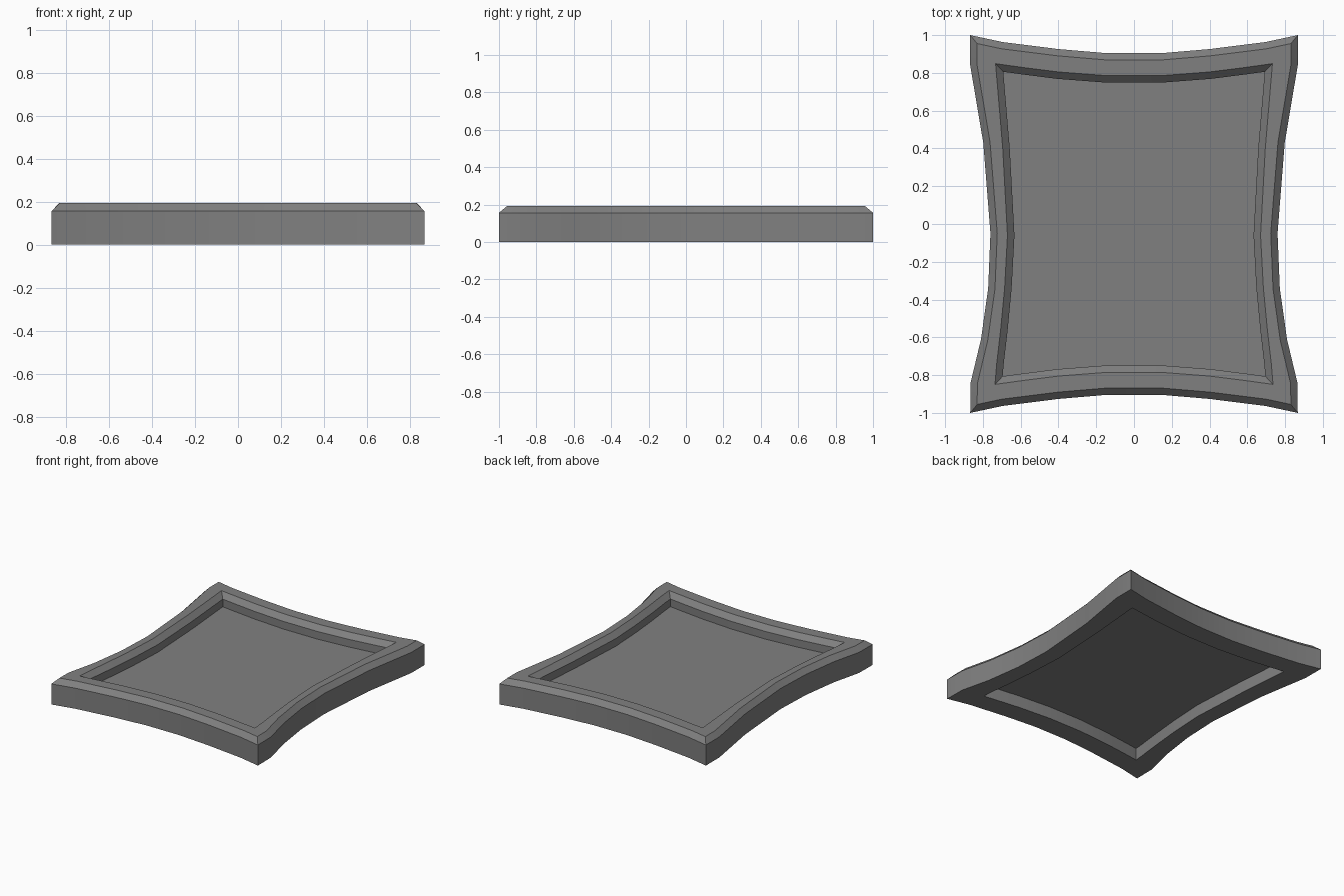
import bpy, bmesh, math
from mathutils import Vector

if "Cube" in bpy.data.objects:
    bpy.data.objects.remove(bpy.data.objects["Cube"])

grey = bpy.data.materials.new("dark_grey")
grey.diffuse_color = (0.216, 0.216, 0.216, 1)
grey.use_nodes = True
grey.node_tree.nodes["Principled BSDF"].inputs["Base Color"].default_value = grey.diffuse_color


def outline(end, side):
    """Closed outline, clockwise: concave ends (same front/back), sides mirrored in x."""
    half = end + side + [(x, -y) for x, y in reversed(end)]
    pts = half + [(-x, y) for x, y in reversed(half)]
    return [Vector(p) for p in pts]


def inset(pts, d):
    """Mitred inward offset of a clockwise outline."""
    out = []
    for i, p in enumerate(pts):
        a = (p - pts[i - 1]).normalized()
        b = (pts[(i + 1) % len(pts)] - p).normalized()
        na, nb = Vector((a.y, -a.x)), Vector((b.y, -b.x))
        out.append(p + (na + nb) * d / (1 + na.dot(nb)))
    return out


def finish(name, bm):
    bmesh.ops.recalc_face_normals(bm, faces=bm.faces)
    me = bpy.data.meshes.new(name)
    bm.to_mesh(me)
    bm.free()
    me.materials.append(grey)
    ob = bpy.data.objects.new(name, me)
    bpy.context.collection.objects.link(ob)
    bpy.ops.object.select_all(action='DESELECT')
    ob.select_set(True)
    bpy.context.view_layer.objects.active = ob
    bpy.ops.object.shade_smooth_by_angle(angle=math.radians(30))


def add_ring(bm, pts, z):
    return [bm.verts.new((p.x, p.y, z)) for p in pts]


def bridge(bm, a, b):
    n = len(a)
    for i in range(n):
        j = (i + 1) % n
        bm.faces.new((a[i], a[j], b[j], b[i]))


outer = outline([(0.14, 0.904), (0.4, 0.926), (0.695, 0.963)],
                [(0.867, 1.0), (0.867, 0.84), (0.798, 0.43), (0.76, -0.05),
                 (0.772, -0.34), (0.81, -0.61), (0.865, -0.84), (0.867, -1.0)])
opening = outline([(0.14, 0.785), (0.4, 0.805), (0.59, 0.829)],
                  [(0.733, 0.849), (0.722, 0.72), (0.695, 0.4), (0.67, -0.06),
                   (0.685, -0.34), (0.706, -0.56), (0.727, -0.74), (0.736, -0.849)])
inner = inset(opening, 0.037)

# Frame: chamfered cross-section swept around the concave outline
TOP, SHOULDER = 0.193, 0.156
bm = bmesh.new()
rings = [add_ring(bm, p, z) for p, z in (
    (outer, 0), (outer, SHOULDER), (inset(outer, 0.036), TOP),
    (opening, TOP), (inner, SHOULDER), (inner, 0))]
for k in range(len(rings)):
    bridge(bm, rings[k], rings[(k + 1) % len(rings)])
finish("frame", bm)

# Floor panel: thin sheet recessed on both sides of the frame
bm = bmesh.new()
low, high = add_ring(bm, inner, 0.092), add_ring(bm, inner, 0.098)
bridge(bm, low, high)
bm.faces.new(low)
bm.faces.new(high)
finish("floor_panel", bm)
